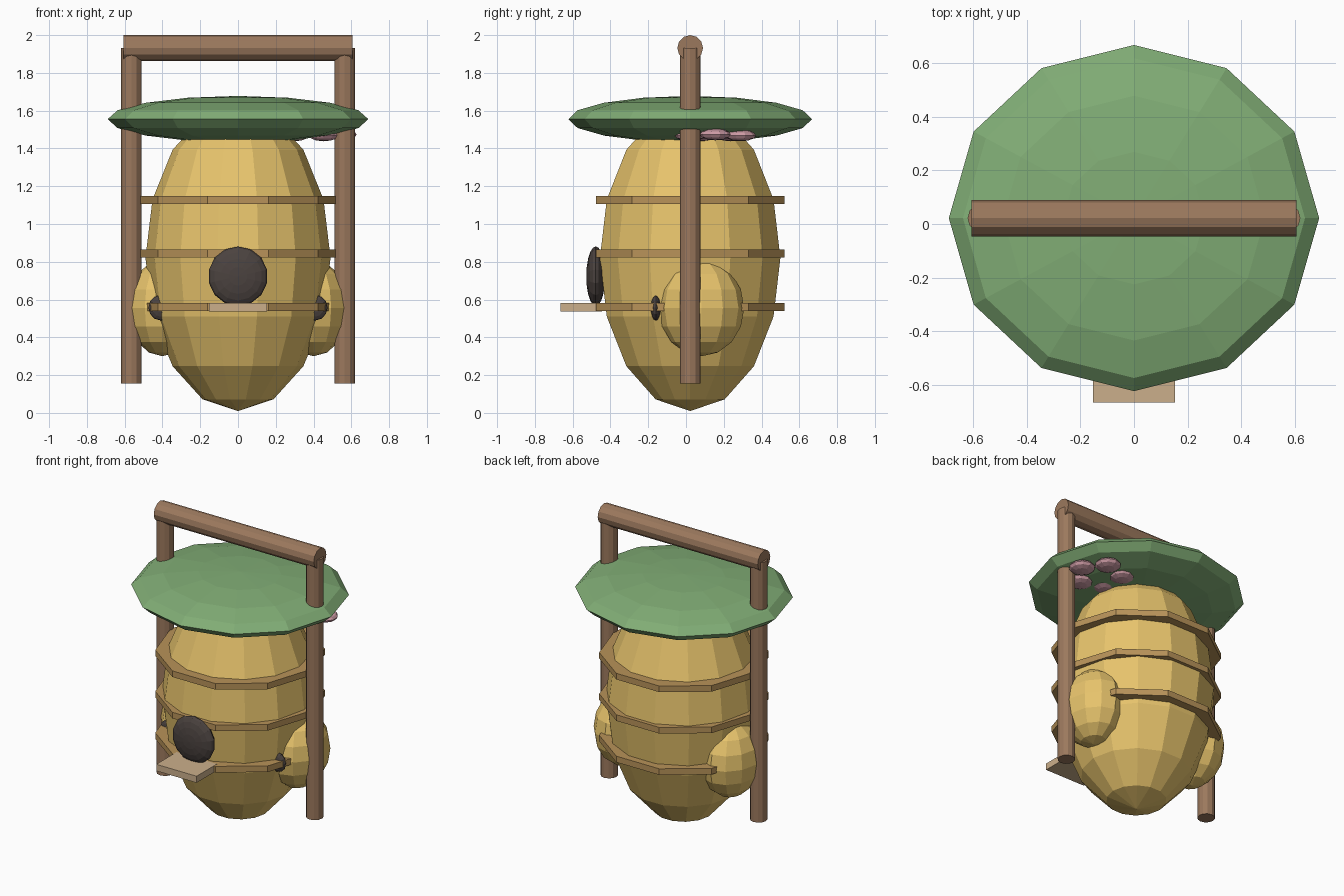
import bpy, bmesh, math
from mathutils import Matrix

if "Cube" in bpy.data.objects:
    bpy.data.objects.remove(bpy.data.objects["Cube"])

CY = 0.022  # shared depth centre


def mat(name, r, g, b):
    m = bpy.data.materials.new(name)
    m.diffuse_color = (r, g, b, 1)
    m.use_nodes = True
    m.node_tree.nodes["Principled BSDF"].inputs["Base Color"].default_value = m.diffuse_color
    return m


HONEY = mat("honey", 0.80, 0.55, 0.15)
BAND = mat("band_brown", 0.48, 0.29, 0.10)
WOOD = mat("wood", 0.33, 0.19, 0.11)
PLANK = mat("plank", 0.60, 0.43, 0.26)
DARK = mat("dark", 0.07, 0.055, 0.05)
LEAF = mat("leaf", 0.22, 0.42, 0.18)
PINK = mat("pink", 0.62, 0.33, 0.38)


def finish(bm, name, material):
    me = bpy.data.meshes.new(name)
    bmesh.ops.recalc_face_normals(bm, faces=bm.faces)
    bm.to_mesh(me)
    bm.free()
    me.materials.append(material)
    ob = bpy.data.objects.new(name, me)
    bpy.context.collection.objects.link(ob)
    return ob


def ellipsoid(name, material, loc, size, seg=12, rings=8, turn=0.0, axis='Z'):
    bm = bmesh.new()
    bmesh.ops.create_uvsphere(bm, u_segments=seg, v_segments=rings, radius=1)
    bm.transform(Matrix.Rotation(turn, 4, axis))
    bm.transform(Matrix.Translation(loc) @ Matrix.Diagonal((*size, 1)))
    return finish(bm, name, material)


def rod(name, material, loc, radius, length, seg=12, axis='Z'):
    bm = bmesh.new()
    bmesh.ops.create_cone(bm, cap_ends=True, segments=seg, radius1=radius,
                          radius2=radius, depth=length)
    if axis == 'X':
        bm.transform(Matrix.Rotation(math.pi / 2, 4, 'Y'))
    bm.transform(Matrix.Translation(loc))
    return finish(bm, name, material)


def band(name, z, outer, inner, height, seg=10):
    bm = bmesh.new()
    loops = []
    for r, h in ((inner, -1), (outer, -1), (outer, 1), (inner, 1)):
        loops.append([bm.verts.new((r * math.cos(math.tau * i / seg),
                                    CY + r * math.sin(math.tau * i / seg),
                                    z + h * height / 2)) for i in range(seg)])
    for a in range(4):
        p, q = loops[a], loops[(a + 1) % 4]
        for i in range(seg):
            j = (i + 1) % seg
            bm.faces.new((p[i], p[j], q[j], q[i]))
    return finish(bm, name, BAND)


# Main hive body and its bands
ellipsoid("hive_body", HONEY, (0, CY, 0.82), (0.49, 0.49, 0.81), 14, 8, math.pi / 2)
for i, z in enumerate((0.56, 0.843, 1.126)):
    band(f"hive_band_{i + 1}", z, 0.525, 0.43, 0.042)

# Leaf roof
ellipsoid("leaf_roof", LEAF, (0, CY, 1.555), (0.69, 0.645, 0.123), 12, 8)

# Main entrance and landing shelf
ellipsoid("entrance", DARK, (0, -0.478, 0.723), (0.158, 0.05, 0.158), 14, 10, math.pi / 2, 'X')
bm = bmesh.new()
bmesh.ops.create_cube(bm, size=1)
bm.transform(Matrix.Translation((0, -0.555, 0.56)) @ Matrix.Diagonal((0.305, 0.22, 0.045, 1)))
finish(bm, "landing_shelf", PLANK)

# Posts, side hives and their small entrances on both sides
for s, side in ((-1, "left"), (1, "right")):
    rod(f"{side}_post", WOOD, (s * 0.565, CY, 1.043), 0.055, 1.775)
    ellipsoid(f"{side}_side_hive", HONEY, (s * 0.40, 0.082, 0.555), (0.187, 0.226, 0.255))
    ellipsoid(f"{side}_small_entrance", DARK, (s * 0.408, -0.16, 0.557),
              (0.066, 0.026, 0.068), 12, 8, math.pi / 2, 'X')

# Hanging beam
rod("top_beam", WOOD, (0, CY, 1.932), 0.068, 1.21, axis='X')

# Blossom tucked under the right of the roof
for i in range(5):
    a = math.tau * i / 5
    ellipsoid(f"petal_{i + 1}", PINK,
              (0.41 + 0.14 * math.cos(a), 0.155 + 0.14 * math.sin(a), 1.474 - 0.005 * (i > 0)),
              (0.082, 0.082, 0.031), 10, 6)
